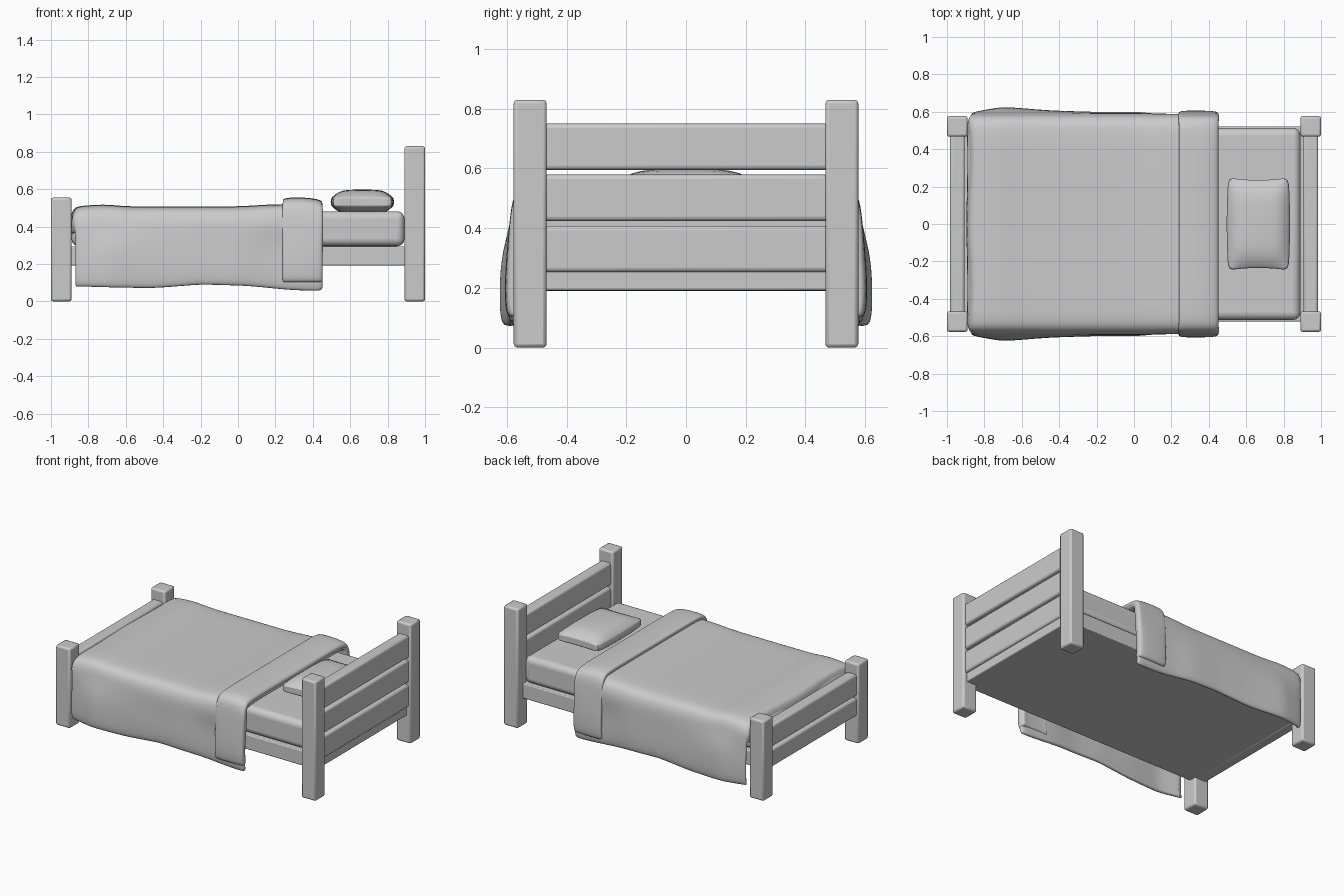
import bpy, bmesh, math

if "Cube" in bpy.data.objects:
    bpy.data.objects.remove(bpy.data.objects["Cube"])


def finish(ob, angle=40):
    bpy.ops.object.select_all(action='DESELECT')
    ob.select_set(True)
    bpy.context.view_layer.objects.active = ob
    bpy.ops.object.shade_smooth_by_angle(angle=math.radians(angle))


def box(name, x, y, z, bevel=0.012, seg=2):
    """Bevelled box given by its (min, max) range on each axis."""
    bpy.ops.mesh.primitive_cube_add(size=1)
    ob = bpy.context.object
    ob.name = name
    for v in ob.data.vertices:
        v.co = [r[0] + (c + 0.5) * (r[1] - r[0]) for c, r in zip(v.co, (x, y, z))]
    m = ob.modifiers.new("Bevel", 'BEVEL')
    m.width, m.segments = bevel, seg
    finish(ob)
    return ob


def sheet(name, rows, thickness):
    """Thick soft cloth made from rows of points."""
    bm = bmesh.new()
    vs = [[bm.verts.new(p) for p in row] for row in rows]
    for a, b in zip(vs, vs[1:]):
        for i in range(len(a) - 1):
            bm.faces.new((a[i], b[i], b[i + 1], a[i + 1]))
    bm.normal_update()
    if sum(f.normal.z for f in bm.faces) < 0:
        bmesh.ops.reverse_faces(bm, faces=bm.faces)
    me = bpy.data.meshes.new(name)
    bm.to_mesh(me)
    bm.free()
    ob = bpy.data.objects.new(name, me)
    bpy.context.collection.objects.link(ob)
    s = ob.modifiers.new("Solidify", 'SOLIDIFY')
    s.thickness, s.offset = thickness, -1
    sub = ob.modifiers.new("Subdivision", 'SUBSURF')
    sub.levels = sub.render_levels = 2
    finish(ob, 80)
    return ob


def lerp(table, x):
    """Piecewise linear lookup in (x, value) pairs."""
    for (x0, a), (x1, b) in zip(table, table[1:]):
        if x <= x1:
            return a + (b - a) * max(0, (x - x0) / (x1 - x0))
    return table[-1][1]


def drape(x, top, side, bottom):
    """Cross-section of cloth hanging over both sides of the mattress."""
    half = [(side - 0.015, bottom), (side - 0.002, bottom + 0.03),
            (side, bottom + 0.12), (side - 0.005, 0.30), (0.593, 0.40),
            (0.583, top - 0.055), (0.555, top - 0.012), (0.49, top),
            (0.33, top), (0.15, top)]
    return ([(x, -y, z) for y, z in half] + [(x, 0, top)]
            + [(x, y, z) for y, z in reversed(half)])


# Corner posts
for side, s in (("right", -1), ("left", 1)):
    y = sorted((s * 0.467, s * 0.577))
    box("head_post_" + side, (0.89, 1.0), y, (0, 0.83))
    box("foot_post_" + side, (-1.0, -0.89), y, (0, 0.555))

# Headboard and footboard slats
for i, z in enumerate((0.253, 0.424, 0.595)):
    box(f"head_slat_{i}", (0.905, 0.985), (-0.48, 0.48), (z, z + 0.155), 0.015, 3)
for i, z in enumerate(((0.19, 0.315), (0.33, 0.48))):
    box(f"foot_slat_{i}", (-0.985, -0.905), (-0.48, 0.48), z, 0.015, 3)

# Base frame and mattress
box("bed_base", (-0.97, 0.97), (-0.522, 0.522), (0.192, 0.295), 0.006)
box("mattress", (-0.89, 0.89), (-0.513, 0.513), (0.295, 0.482), 0.04, 5)

# Blanket: wavy drape, turned down at the foot end
tops = [(-0.85, 0.51), (-0.72, 0.52), (-0.6, 0.508), (0, 0.508), (0.2, 0.52), (0.46, 0.52)]
sides = [(-0.86, 0.6), (-0.7, 0.628), (-0.45, 0.608), (-0.2, 0.6), (0, 0.602), (0.2, 0.583), (0.46, 0.588)]
hems = [(-0.86, 0.075), (-0.7, 0.07), (-0.45, 0.065), (-0.2, 0.085), (0.05, 0.078), (0.28, 0.055), (0.46, 0.05)]
N = 18
rows = []
for i in range(N + 1):
    x = -0.85 + 1.305 * i / N
    rows.append(drape(x, lerp(tops, x), lerp(sides, x), lerp(hems, x)))
end = rows[0]
turn1 = [(-0.885 - 0.012 * math.cos(9 * y) if z > 0.4 else -0.87, y * 0.985, z - 0.015 if z > 0.4 else z)
         for x, y, z in end]
turn2 = [(-0.9 if abs(y) < 0.57 else -0.872, y * 0.96, min(z, 0.36)) for x, y, z in end]
sheet("blanket", [turn2, turn1] + rows, 0.03)

# Folded-back blanket edge
rows = []
for x, dt, ds in ((0.232, -0.012, -0.008), (0.25, 0, 0), (0.3, 0.003, 0.003),
                  (0.37, 0.002, 0.002), (0.43, -0.006, 0), (0.46, -0.022, -0.01)):
    rows.append(drape(x, 0.553 + dt, 0.605 + ds, 0.095))
sheet("blanket_fold", rows, 0.055)

# Pillow: cushion with pinched edges
bm = bmesh.new()
bmesh.ops.create_cube(bm, size=2)
bmesh.ops.subdivide_edges(bm, edges=bm.edges[:], cuts=7, use_grid_fill=True)
for v in bm.verts:
    u, w, h = v.co
    puff = ((1 - abs(u) ** 3.5) * (1 - abs(w) ** 3.5)) ** 0.5
    v.co = (0.665 + 0.165 * u * (1 - 0.05 * w * w + 0.03 * (1 - abs(h))),
            0.247 * w * (0.95 + 0.05 * u * u),
            0.532 + h * (0.024 + 0.042 * puff))
me = bpy.data.meshes.new("pillow")
bm.to_mesh(me)
bm.free()
pillow = bpy.data.objects.new("pillow", me)
bpy.context.collection.objects.link(pillow)
sub = pillow.modifiers.new("Subdivision", 'SUBSURF')
sub.levels = sub.render_levels = 1
finish(pillow, 80)
